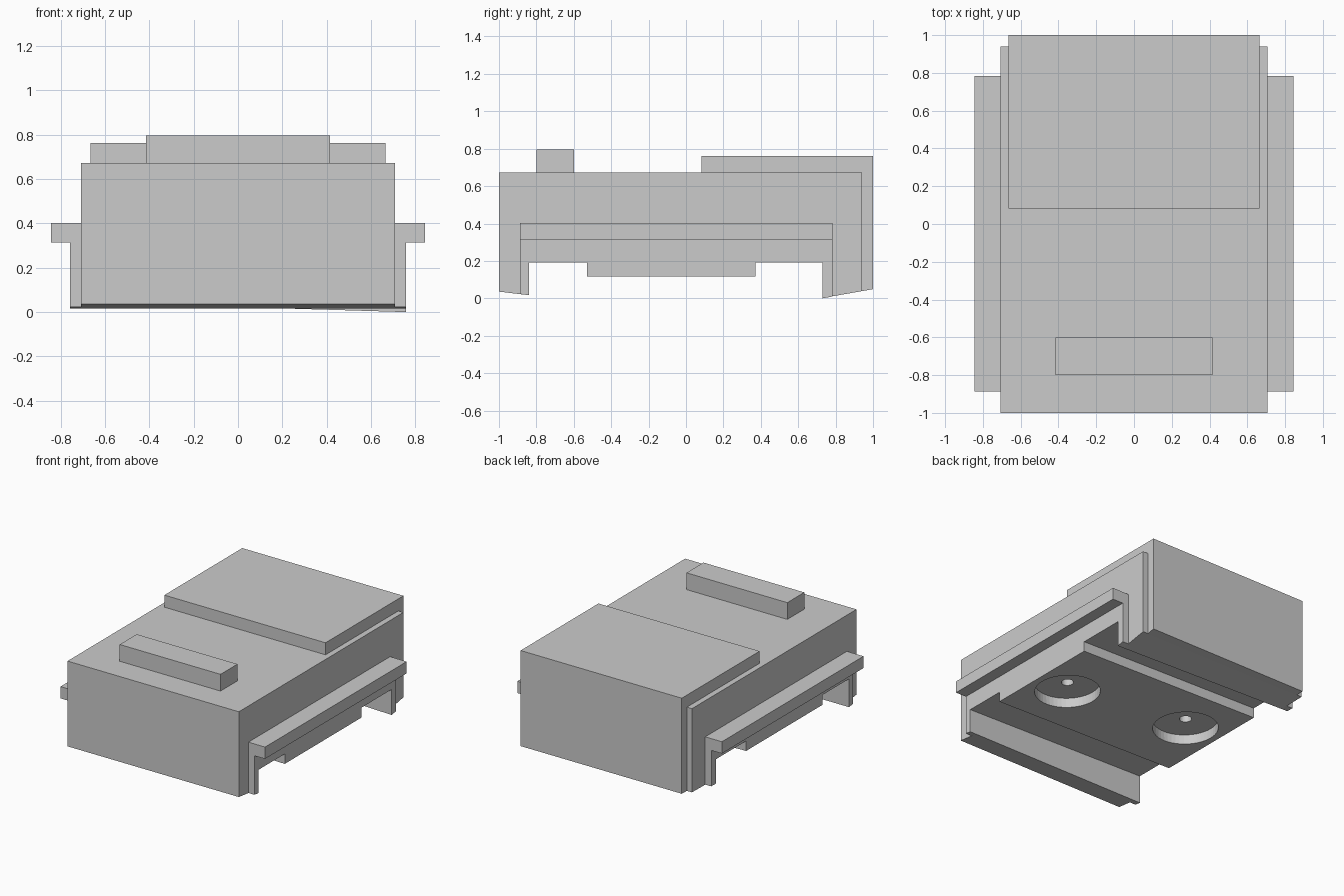
import bpy, bmesh
from mathutils import Matrix

cube = bpy.data.objects.get("Cube")
if cube:
    bpy.data.objects.remove(cube, do_unlink=True)

grey = bpy.data.materials.new("plain grey")
grey.use_nodes = True
grey.diffuse_color = (0.6, 0.6, 0.6, 1)
grey.node_tree.nodes["Principled BSDF"].inputs["Base Color"].default_value = grey.diffuse_color

HALF = 0.757     # half width over the side panels
TILT = 0.024     # sideways slope of the recessed underside


def finish(name, bm):
    bmesh.ops.recalc_face_normals(bm, faces=bm.faces)
    mesh = bpy.data.meshes.new(name)
    bm.to_mesh(mesh)
    bm.free()
    mesh.materials.append(grey)
    obj = bpy.data.objects.new(name, mesh)
    bpy.context.collection.objects.link(obj)
    return obj


def level(z):
    # Fixed height
    return lambda x, y: z


def tilted(z):
    # Height that rises from the left side to the right side
    return lambda x, y: z + TILT * (HALF - x)


def rear_foot(x, y):
    # Slightly twisted sloping underside of the rear foot
    return 0.049 - (1 - y) / 0.27 * (0.026 + 0.03 * x)


def extrude(name, profile, x0, x1):
    # Side profile of (y, height rule) swept from x0 to x1
    bm = bmesh.new()
    ends = [[bm.verts.new((x, y, height(x, y))) for y, height in profile] for x in (x0, x1)]
    for loop in ends:
        bm.faces.new(loop)
    n = len(profile)
    for i in range(n):
        j = (i + 1) % n
        bm.faces.new((ends[0][i], ends[0][j], ends[1][j], ends[1][i]))
    return finish(name, bm)


def box(name, x0, x1, y0, y1, bottom, top):
    return extrude(name, [(y0, bottom), (y1, bottom), (y1, top), (y0, top)], x0, x1)


def cut_round(targets, x, y, radius, z0, z1):
    # Round hole square to the tilted underside
    bm = bmesh.new()
    bmesh.ops.create_cone(bm, cap_ends=True, segments=48, radius1=radius,
                          radius2=radius, depth=z1 - z0)
    place = (Matrix.Translation((x, y, tilted((z0 + z1) / 2)(x, y)))
             @ Matrix.Rotation(TILT, 4, 'Y'))
    bm.transform(place)
    cutter = finish("hole_cutter", bm)
    cutter.hide_render = True
    for obj in targets:
        mod = obj.modifiers.new("hole", 'BOOLEAN')
        mod.operation = 'DIFFERENCE'
        mod.solver = 'EXACT'
        mod.object = cutter
        bpy.context.view_layer.objects.active = obj
        bpy.ops.object.modifier_apply(modifier=mod.name)
    bpy.data.objects.remove(cutter, do_unlink=True)


ceiling, top = tilted(0.191), level(0.672)

# Main body with front and rear feet
body = extrude("main_body", [(-1, level(0.036)), (-0.84, level(0.017)), (-0.84, ceiling),
                             (0.73, ceiling), (0.73, rear_foot), (0.94, rear_foot),
                             (0.94, top), (-1, top)], -0.707, 0.707)

# Raised rear cover, folding down over the back
lid = level(0.762)
extrude("rear_cover", [(0.082, top), (0.94, top), (0.94, rear_foot), (1, rear_foot),
                       (1, lid), (0.082, lid)], -0.665, 0.665)

# Front top bar
box("top_bar", -0.416, 0.416, -0.8, -0.6, top, level(0.797))

# Side panels and rails
rail_base = level(0.314)
panel = [(-0.887, level(0.023)), (-0.84, level(0.017)), (-0.84, ceiling), (0.73, ceiling),
         (0.73, rear_foot), (0.783, rear_foot), (0.783, rail_base), (-0.887, rail_base)]
for side, s in (("left", 1), ("right", -1)):
    extrude(side + "_side_panel", panel, s * 0.707, s * HALF)
    box(side + "_rail", s * 0.707, s * 0.844, -0.887, 0.783, rail_base, level(0.402))

# Underside block with two round recesses and their centre holes
block = box("underside_block", -HALF, HALF, -0.53, 0.372, tilted(0.117), ceiling)
for s in (1, -1):
    x, y = s * 0.483, -0.08 - s * 0.052
    cut_round([block], x, y, 0.225, 0.05, 0.188)
    cut_round([block, body], x, y, 0.042, 0.05, 0.3)
